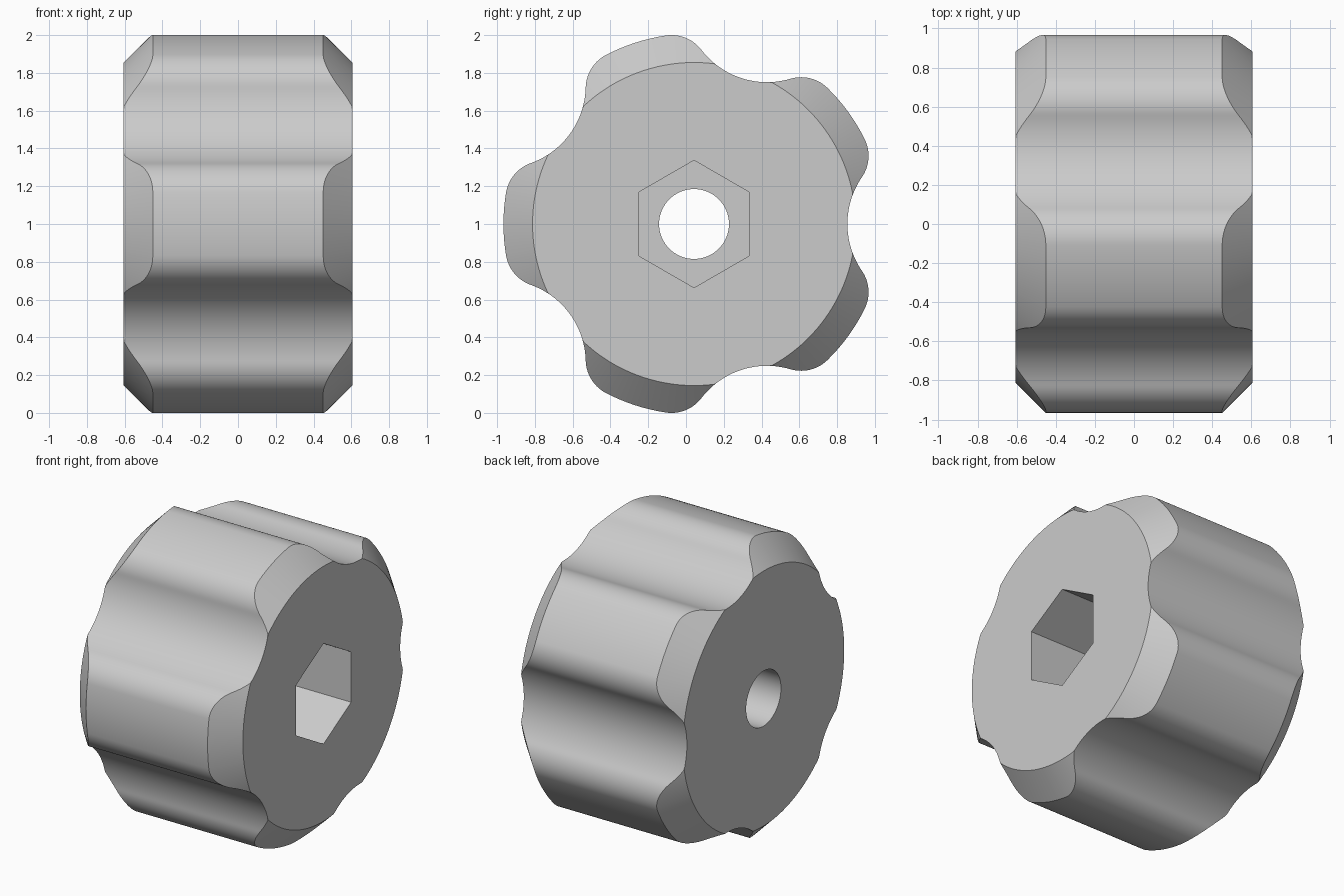
import bpy
import bmesh
from math import sin, cos, pi, radians, atan2, hypot

cube = bpy.data.objects.get("Cube")
if cube:
    bpy.data.objects.remove(cube, do_unlink=True)

HALF = 0.605            # half of the width along x
LOBE, VALLEY = 1.009, 0.812
FACE = 0.855            # radius of the flat end face, where the chamfer begins
CY, CZ = 0.0425, 1.0    # axle position
SECTOR = radians(36)

grey = bpy.data.materials.new("light_grey")
grey.use_nodes = True
grey.diffuse_color = (0.6, 0.6, 0.6, 1)
grey.node_tree.nodes["Principled BSDF"].inputs["Base Color"].default_value = (0.6, 0.6, 0.6, 1)


def arc(cx, cy, r, a0, a1, n):
    steps = [a0 + (a1 - a0) * i / n for i in range(n)]
    return [(cx + r * cos(a), cy + r * sin(a)) for a in steps]


def half_sector():
    """Outline from a valley's middle to a lobe's middle: hollow, corner, rim."""
    fillet, turn = 0.2, radians(26.5)
    px, py = (LOBE - fillet) * cos(turn), (LOBE - fillet) * sin(turn)
    a = VALLEY - px
    hollow = (a * a + py * py - fillet ** 2) / (2 * (fillet - a))
    cx = VALLEY + hollow
    t = atan2(py, px - cx)
    pts = arc(cx, 0, hollow, pi, t, 16)
    pts += arc(px, py, fillet, t - pi, turn, 14)
    pts += arc(0, 0, LOBE, turn, SECTOR, 4)
    return [(hypot(x, y), atan2(y, x)) for x, y in pts] + [(LOBE, SECTOR)]


# Full outline in polar form: mirror the half sector, then repeat it five times
half = half_sector()
sector = half + [(r, 2 * SECTOR - a) for r, a in half[-2:0:-1]]
outline = [(r, a + 2 * SECTOR * k) for k in range(5) for r, a in sector]


def make_object(name, bm):
    bmesh.ops.recalc_face_normals(bm, faces=bm.faces)
    mesh = bpy.data.meshes.new(name)
    bm.to_mesh(mesh)
    bm.free()
    mesh.materials.append(grey)
    obj = bpy.data.objects.new(name, mesh)
    bpy.context.collection.objects.link(obj)
    return obj


# Lobed body with chamfered lobes
bm = bmesh.new()
rims = []
for side in (-1, 1):
    rim, cap = [], []
    for r, a in outline:
        def vert(radius, x):
            return bm.verts.new((side * x, CY + radius * cos(a), CZ + radius * sin(a)))
        v = vert(r, HALF - max(0, r - FACE))
        rim.append(v)
        cap.append(vert(FACE, HALF) if r > FACE else v)
    for i in range(len(rim)):
        ring = [rim[i - 1], rim[i], cap[i], cap[i - 1]]
        ring = list(dict.fromkeys(ring))
        if len(ring) > 2:
            bm.faces.new(ring)
    bm.faces.new(cap)
    rims.append(rim)
lo, hi = rims
for i in range(len(lo)):
    bm.faces.new((lo[i - 1], lo[i], hi[i], hi[i - 1]))
knob = make_object("lobed_knob", bm)


def cut(name, sides, radius, x0, x1):
    """Cut a straight hole along x, with a corner pointing up."""
    bm = bmesh.new()
    rings = [[bm.verts.new((x, CY + radius * sin(2 * pi * i / sides),
                            CZ + radius * cos(2 * pi * i / sides)))
              for i in range(sides)] for x in (x0, x1)]
    for ring in rings:
        bm.faces.new(ring)
    for i in range(sides):
        bm.faces.new((rings[0][i - 1], rings[0][i], rings[1][i], rings[1][i - 1]))
    cutter = make_object(name, bm)
    cutter.hide_render = True
    mod = knob.modifiers.new(name, 'BOOLEAN')
    mod.operation = 'DIFFERENCE'
    mod.solver = 'EXACT'
    mod.object = cutter
    bpy.ops.object.modifier_apply(modifier=name)
    bpy.data.objects.remove(cutter, do_unlink=True)


bpy.ops.object.select_all(action='DESELECT')
knob.select_set(True)
bpy.context.view_layer.objects.active = knob

# Hexagonal socket on one face, round bore through the rest
cut("hex_socket", 6, 0.337, 0.0, 1.0)
cut("round_bore", 64, 0.185, -1.0, 0.3)

bpy.ops.object.shade_smooth_by_angle(angle=radians(30))
